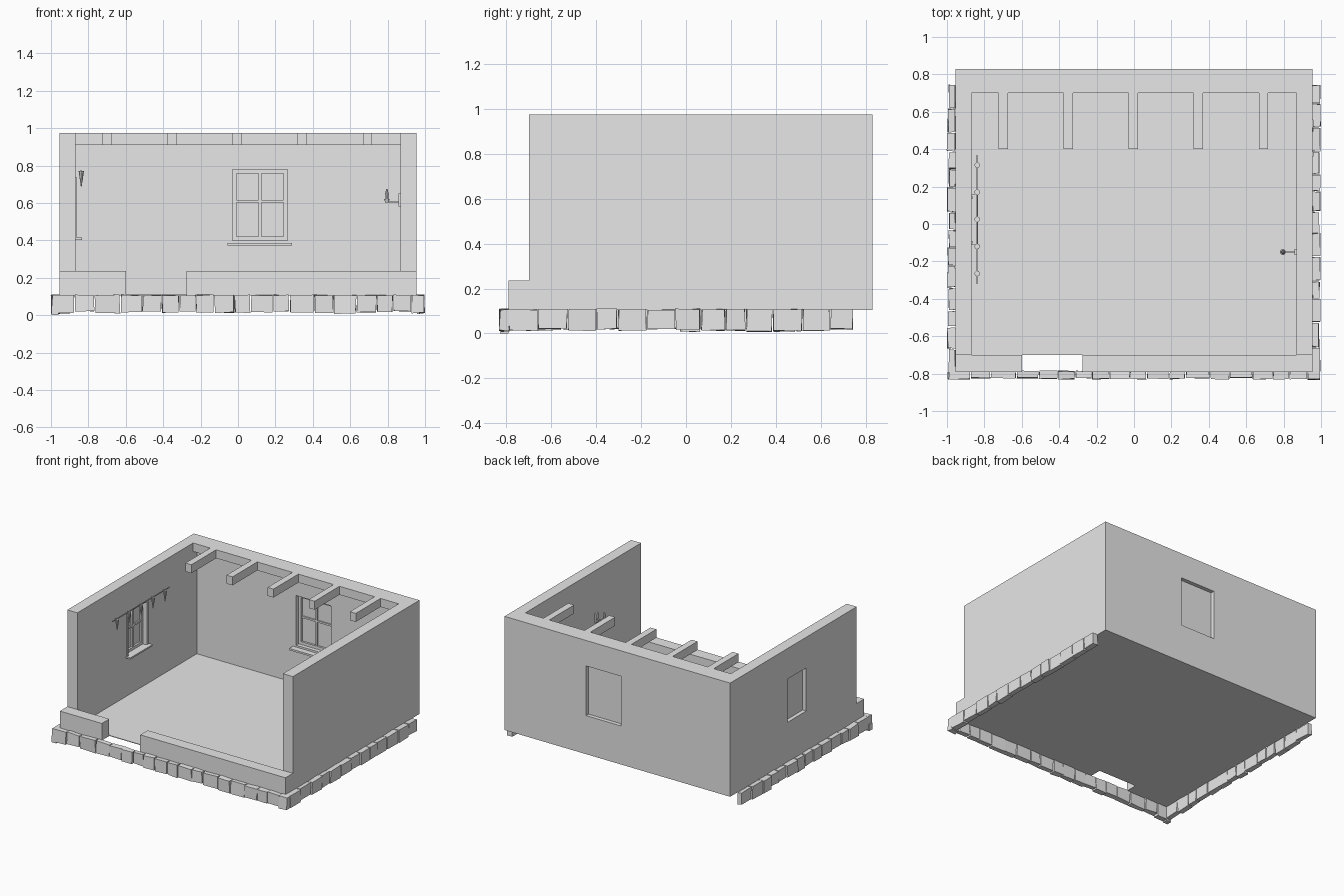
import bpy, bmesh, math, random
from mathutils import Vector

if "Cube" in bpy.data.objects:
    bpy.data.objects.remove(bpy.data.objects["Cube"])

random.seed(7)
grey = bpy.data.materials.new("plain grey")
grey.diffuse_color = (0.8, 0.8, 0.8, 1)
grey.use_nodes = True
grey.node_tree.nodes["Principled BSDF"].inputs["Base Color"].default_value = grey.diffuse_color


def finish(name, bm):
    bmesh.ops.recalc_face_normals(bm, faces=bm.faces)
    me = bpy.data.meshes.new(name)
    bm.to_mesh(me)
    bm.free()
    me.materials.append(grey)
    ob = bpy.data.objects.new(name, me)
    bpy.context.scene.collection.objects.link(ob)
    return ob


def add_box(bm, lo, hi, jitter=0.0):
    lo, hi = Vector(lo), Vector(hi)
    verts = bmesh.ops.create_cube(bm, size=1)["verts"]
    for v in verts:
        for i in range(3):
            v.co[i] = (lo[i] + hi[i]) / 2 + v.co[i] * (hi[i] - lo[i])
            v.co[i] += random.uniform(-jitter, jitter)


def box(name, lo, hi):
    bm = bmesh.new()
    add_box(bm, lo, hi)
    return finish(name, bm)


def prism(name, outline, z0, z1):
    bm = bmesh.new()
    face = bm.faces.new([bm.verts.new((x, y, z0)) for x, y in outline])
    ext = bmesh.ops.extrude_face_region(bm, geom=[face])["geom"]
    for v in ext:
        if isinstance(v, bmesh.types.BMVert):
            v.co.z = z1
    return finish(name, bm)


def cone(name, x, y, z0, z1, r0, r1, sides=10):
    bm = bmesh.new()
    bmesh.ops.create_cone(bm, cap_ends=True, segments=sides, radius1=r0,
                          radius2=r1, depth=z1 - z0)
    bmesh.ops.translate(bm, verts=bm.verts, vec=(x, y, (z0 + z1) / 2))
    return finish(name, bm)


# U-shaped room walls
W, IN, BASE, TOP = 0.955, 0.87, 0.105, 0.975
walls = prism("walls", [(-W, -0.70), (-W, 0.83), (W, 0.83), (W, -0.70),
                        (IN, -0.70), (IN, 0.745), (-IN, 0.745), (-IN, -0.70)],
              BASE, TOP)

# window openings
for name, lo, hi in (("back_window_cutter", (-0.03, 0.70, 0.40), (0.265, 0.90, 0.78)),
                     ("left_window_cutter", (-1.0, -0.09, 0.41), (-0.80, 0.135, 0.74))):
    cutter = box(name, lo, hi)
    cutter.hide_render = True
    cutter.hide_viewport = True
    cutter.display_type = 'WIRE'
    mod = walls.modifiers.new(name, 'BOOLEAN')
    mod.operation = 'DIFFERENCE'
    mod.solver = 'EXACT'
    mod.object = cutter


# glazing: pane with border and crossbars, across u, facing into the room
def window(name, place, u0, u1, z0, z1):
    um, zm, b = (u0 + u1) / 2, z0 + (z1 - z0) * 0.55, 0.022
    bm = bmesh.new()
    for a, c, e, f, d0, d1 in (
            (u0, u1, z0, z1, 0.030, 0.040),
            (u0, u0 + b, z0, z1, 0.040, 0.055),
            (u1 - b, u1, z0, z1, 0.040, 0.055),
            (u0 + b, u1 - b, z0, z0 + b, 0.040, 0.055),
            (u0 + b, u1 - b, z1 - b, z1, 0.040, 0.055),
            (um - 0.007, um + 0.007, z0 + b, z1 - b, 0.040, 0.052),
            (u0 + b, u1 - b, zm - 0.007, zm + 0.007, 0.040, 0.050)):
        p, q = place(a, d0, e), place(c, d1, f)
        add_box(bm, [min(s, t) for s, t in zip(p, q)],
                [max(s, t) for s, t in zip(p, q)])
    finish(name, bm)


window("back_window", lambda u, d, z: (u, 0.83 - d, z), -0.03, 0.265, 0.40, 0.78)
window("left_window", lambda u, d, z: (-W + d, u, z), -0.09, 0.135, 0.41, 0.74)
box("back_window_sill", (-0.057, 0.70, 0.372), (0.29, 0.75, 0.386))
box("left_window_sill", (-0.875, -0.11, 0.402), (-0.835, 0.16, 0.414))
# raised trim around the left window
for i, (y0, y1, z0, z1) in enumerate(((-0.105, -0.09, 0.414, 0.74),
                                      (0.135, 0.15, 0.414, 0.74))):
    box(f"left_window_trim_{i}", (-0.872, y0, z0), (-0.863, y1, z1))

# floor, low front walls either side of the doorway
box("floor", (-0.91, -0.70, BASE), (0.91, 0.78, 0.11))
box("front_wall_left", (-W, -0.79, BASE), (-0.60, -0.70, 0.235))
box("front_wall_right", (-0.275, -0.79, BASE), (W, -0.70, 0.235))

# ceiling plate and beam stubs
box("ceiling_plate", (-IN, 0.70, 0.91), (IN, 0.745, TOP))
for i in range(5):
    x = -0.70 + i * 0.348
    box(f"ceiling_beam_{i}", (x - 0.025, 0.40, 0.91), (x + 0.025, 0.70, TOP))


# rough foundation stones along three sides
def stone_row(name, start, end, place):
    bm = bmesh.new()
    u = start
    while u < end - 0.04:
        w = random.uniform(0.085, 0.14)
        if end - u - w < 0.06:
            w = end - u
        depth = random.uniform(0.031, 0.041)
        z0 = random.uniform(0.008, 0.022)
        p, q = place(u + 0.003, -0.003, z0), place(u + w - 0.003, depth, 0.107)
        add_box(bm, [min(s, t) for s, t in zip(p, q)],
                [max(s, t) for s, t in zip(p, q)], 0.0035)
        u += w
    finish(name, bm)


stone_row("front_stones", -0.995, 0.995, lambda u, d, z: (u, -0.79 - d, z))
stone_row("right_stones", -0.79, 0.745, lambda u, d, z: (0.957 + d, u, z))
stone_row("left_stones", -0.79, 0.745, lambda u, d, z: (-0.957 - d, u, z))
box("corner_stone", (-0.998, -0.828, 0.0), (-0.96, -0.79, 0.05))

# hanging rail with pointed ornaments
box("hanging_rail", (-0.843, -0.32, 0.768), (-0.837, 0.37, 0.775))
for i in range(5):
    cone(f"hanging_point_{i}", -0.838, -0.265 + i * 0.145, 0.685, 0.77, 0.002, 0.015)

# wall candle holder
box("candle_backplate", (0.857, -0.165, 0.58), (0.872, -0.135, 0.65))
box("candle_arm", (0.795, -0.155, 0.602), (0.86, -0.145, 0.61))
cone("candle_cup", 0.796, -0.15, 0.602, 0.622, 0.009, 0.016)
cone("candle", 0.796, -0.15, 0.622, 0.645, 0.009, 0.009)
cone("candle_flame", 0.796, -0.15, 0.645, 0.675, 0.011, 0.004)
